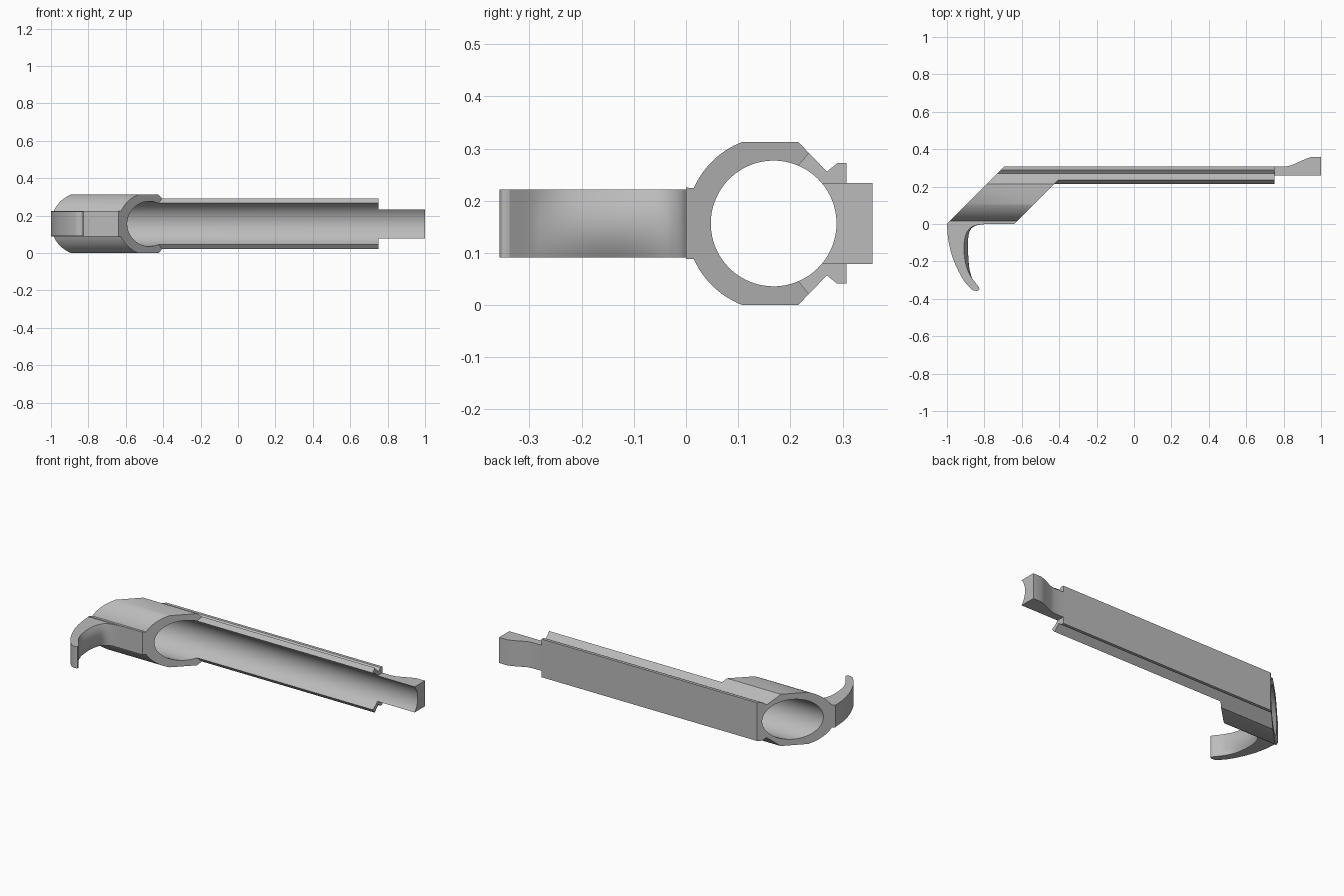
import bpy, bmesh, math

if "Cube" in bpy.data.objects:
    bpy.data.objects.remove(bpy.data.objects["Cube"])

CY, CZ, R_IN, R_OUT = 0.168, 0.1565, 0.1205, 0.1675   # bore centre and radii

grey = bpy.data.materials.new("light grey")
grey.diffuse_color = (0.5, 0.5, 0.5, 1)
grey.use_nodes = True
grey.node_tree.nodes["Principled BSDF"].inputs["Base Color"].default_value = grey.diffuse_color


def loft(name, rings):
    """Closed solid through equal-length rings, capped at both ends."""
    bm = bmesh.new()
    rows = [[bm.verts.new(p) for p in ring] for ring in rings]
    n = len(rows[0])
    for a, b in zip(rows, rows[1:]):
        for i in range(n):
            j = (i + 1) % n
            bm.faces.new((a[i], a[j], b[j], b[i]))
    bm.faces.new(rows[0])
    bm.faces.new(rows[-1])
    bmesh.ops.recalc_face_normals(bm, faces=bm.faces)
    me = bpy.data.meshes.new(name)
    bm.to_mesh(me)
    bm.free()
    ob = bpy.data.objects.new(name, me)
    bpy.context.collection.objects.link(ob)
    me.materials.append(grey)
    bpy.ops.object.select_all(action='DESELECT')
    ob.select_set(True)
    bpy.context.view_layer.objects.active = ob
    bpy.ops.object.shade_smooth_by_angle(angle=math.radians(25))
    return ob


def arc(r, a0, a1, n):
    """Arc about the bore axis as (y, z) points, angles in radians."""
    return [(CY + r * math.cos(a0 + (a1 - a0) * i / n),
             CZ + r * math.sin(a0 + (a1 - a0) * i / n)) for i in range(n + 1)]


def mirror(half):
    """Append the half outline reflected across the bore's mid height."""
    return half + [(y, 2 * CZ - z) for y, z in reversed(half)]


def slant(offset):
    return lambda y: offset + y


def extrude(name, profile, x0, x1):
    loft(name, [[(f(y), y, z) for y, z in profile] for f in (x0, x1)])


LIP = math.radians(67)
lip_outer = (0.235, 0.292)

# Collar: slanted C-shaped ring with flat top, bottom and front pad
a0 = math.atan2(0.313 - CZ, 0.107 - CY)
a1 = math.atan2(0.225 - CZ, 0.015 - CY)
outer = [lip_outer, (0.215, 0.313)] + arc(R_OUT, a0, a1, 14) + [(0.0, 0.225)]
inner = arc(R_IN, -LIP, LIP - 2 * math.pi, 56)
extrude("collar", mirror(outer) + inner, slant(-1.0), slant(-0.64))

# Rail: thin channel closing the back of the collar and running to the right
edge = [lip_outer, (0.270, 0.256), (0.290, 0.272), (0.308, 0.272)]
extrude("rail", mirror(edge) + arc(R_IN, -LIP, LIP, 32), slant(-1.0), lambda y: 0.75)

# Tang: hollow-fronted tongue that thickens towards its end
A = math.asin(0.0775 / R_IN)
front = arc(R_IN, -A, A, 16)
tang = []
for x, back in ((0.75, 0.308), (0.815, 0.308), (0.84, 0.313), (0.92, 0.349),
                (0.945, 0.357), (1.0, 0.357)):
    section = front + [(back, CZ + 0.0775), (back, CZ - 0.0775)]
    tang.append([(x, y, z) for y, z in section])
loft("tang", tang)


def smooth_path(pts, n=5):
    """Catmull-Rom curve through the points."""
    p = [pts[0]] + pts + [pts[-1]]
    out = []
    for i in range(1, len(p) - 2):
        for k in range(n):
            t = k / n
            out.append(tuple(0.5 * (2 * b + (c - a) * t + (2 * a - 5 * b + 4 * c - d) * t * t
                                    + (3 * b - a - 3 * c + d) * t ** 3)
                             for a, b, c, d in zip(*p[i - 1:i + 3])))
    return out + [pts[-1]]


# Hook: curved finger whose inner face swells at mid height
hook_out = smooth_path([(-1.0, 0.0), (-0.992, -0.09), (-0.966, -0.19), (-0.918, -0.29),
                        (-0.872, -0.346), (-0.845, -0.357), (-0.828, -0.352),
                        (-0.829, -0.338)])
hook_in = smooth_path([(-0.829, -0.338), (-0.872, -0.28), (-0.897, -0.225), (-0.909, -0.15),
                       (-0.906, -0.085), (-0.888, -0.035), (-0.85, -0.008), (-0.79, 0.0)])
layers = []
for i in range(13):
    t = -1 + i / 6
    z = CZ + 0.0655 * t
    ring = [(x, y, z) for x, y in hook_out]
    for x, y in hook_in[1:]:
        swell = 0.022 * (1 - t * t) * max(0.0, 1 - ((y + 0.14) / 0.15) ** 2)
        ring.append((x + swell, y, z))
    layers.append(ring)
loft("hook", layers)
